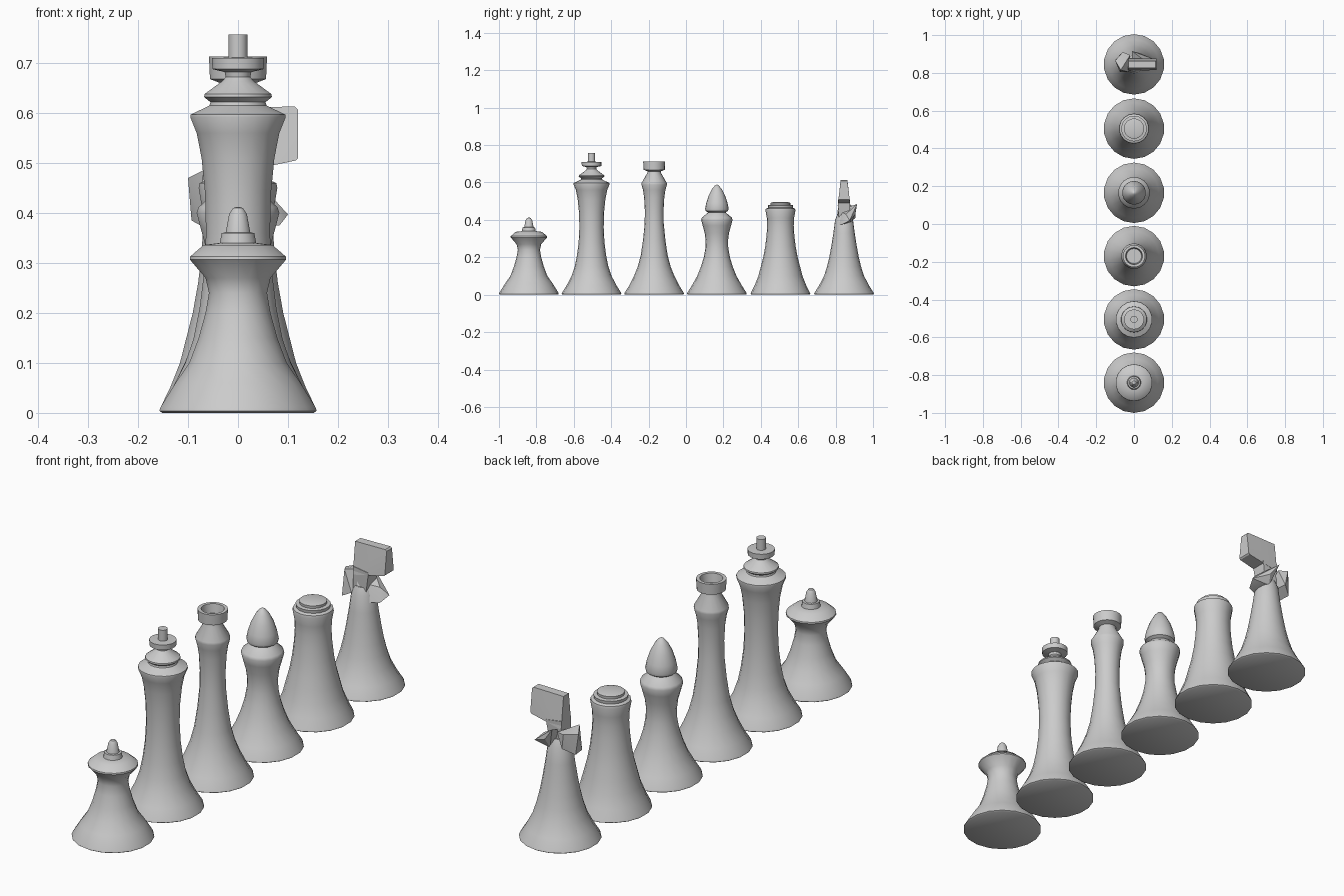
import bpy, bmesh, math
from mathutils import Vector

SIDES = 18


def finish(name, bm, angle):
    bmesh.ops.recalc_face_normals(bm, faces=bm.faces[:])
    me = bpy.data.meshes.new(name)
    bm.to_mesh(me)
    bm.free()
    ob = bpy.data.objects.new(name, me)
    bpy.context.collection.objects.link(ob)
    bpy.ops.object.select_all(action='DESELECT')
    ob.select_set(True)
    bpy.context.view_layer.objects.active = ob
    bpy.ops.object.shade_smooth_by_angle(angle=math.radians(angle))
    return ob


def lathe(name, y, profile):
    """Turn a (radius, height) profile around the vertical axis, capped at both ends."""
    bm = bmesh.new()
    rings = []
    for r, z in profile:
        rings.append([bm.verts.new((r * math.sin(2 * math.pi * i / SIDES),
                                    y + r * math.cos(2 * math.pi * i / SIDES), z))
                      for i in range(SIDES)])
    for a, b in zip(rings, rings[1:]):
        for i in range(SIDES):
            j = (i + 1) % SIDES
            bm.faces.new((a[i], a[j], b[j], b[i]))
    bm.faces.new(rings[0][::-1])
    bm.faces.new(rings[-1])
    return finish(name, bm, 35)


def hull(name, y, points):
    """Faceted solid around a few corner points."""
    bm = bmesh.new()
    for p in points:
        bm.verts.new(Vector(p) + Vector((0, y, 0)))
    res = bmesh.ops.convex_hull(bm, input=bm.verts[:])
    bmesh.ops.delete(bm, geom=[v for v in bm.verts if not v.link_faces], context='VERTS')
    return finish(name, bm, 25)


FOOT = [(.154, 0), (.16, .004), (.157, .012)]

# Pawn
lathe("pawn", -.84, FOOT + [
    (.127, .06), (.099, .1), (.08, .15), (.066, .2), (.059, .24), (.066, .27),
    (.098, .307), (.097, .313), (.07, .336), (.037, .34), (.033, .36),
    (.025, .361), (.018, .398), (.01, .41), (.003, .412)])

# King
lathe("king", -.505, FOOT + [
    (.133, .05), (.107, .1), (.09, .15), (.078, .21), (.069, .28), (.065, .36),
    (.067, .44), (.074, .51), (.084, .56), (.097, .592), (.096, .597),
    (.058, .615), (.056, .622), (.069, .632), (.068, .638), (.032, .664),
    (.025, .672), (.027, .682), (.052, .688), (.053, .71), (.019, .711),
    (.019, .757)])

# Queen, with a hollow crown
lathe("queen", -.17, FOOT + [
    (.133, .05), (.108, .1), (.088, .15), (.072, .21), (.06, .29), (.051, .38),
    (.05, .45), (.054, .52), (.06, .56), (.068, .588), (.067, .598),
    (.036, .652), (.036, .66), (.057, .668), (.059, .713), (.045, .713),
    (.04, .675)])

# Bishop
lathe("bishop", .165, FOOT + [
    (.133, .05), (.105, .1), (.085, .15), (.07, .2), (.061, .25), (.06, .29),
    (.065, .33), (.076, .37), (.084, .4), (.08, .412), (.047, .44),
    (.06, .448), (.063, .46), (.057, .49), (.044, .53), (.026, .565),
    (.011, .583), (.003, .588)])

# Rook, with a stepped top
lathe("rook", .505, FOOT + [
    (.138, .05), (.118, .1), (.105, .15), (.092, .2), (.081, .26), (.074, .32),
    (.071, .37), (.073, .41), (.08, .45), (.078, .46), (.066, .465),
    (.068, .478), (.053, .48), (.054, .491), (.04, .495)])

# Knight
KY = .845
lathe("knight_body", KY, FOOT + [
    (.133, .05), (.107, .1), (.091, .15), (.079, .2), (.068, .26), (.057, .33),
    (.048, .4), (.035, .43)])


def slab(outline):
    """Both mirrored sides of an (x, z, half thickness) outline."""
    return [(x, s * t, z) for x, z, t in outline for s in (-1, 1)]


hull("knight_head", KY, slab([(-.028, .611, .018), (.114, .613, .018), (.12, .607, .018),
                              (.12, .51, .03), (.115, .505, .03), (-.028, .475, .034)]))
hull("knight_neck", KY, slab([(-.028, .51, .033), (.045, .5, .033), (-.03, .41, .028),
                              (.03, .41, .028)]))
# Angular mane behind and chest in front
hull("knight_mane", KY, [
    (-.06, .065, .475), (-.1, .02, .47), (-.07, -.03, .485), (-.02, .05, .47),
    (-.093, .03, .385), (-.075, -.04, .375), (-.03, -.04, .4), (-.05, .06, .41)])
hull("knight_chest", KY, [
    (-.01, .07, .485), (.03, .06, .43), (.1, .03, .397), (.083, -.01, .375),
    (.07, .01, .43), (0, -.045, .37), (-.01, -.03, .45), (.02, .04, .39)])
